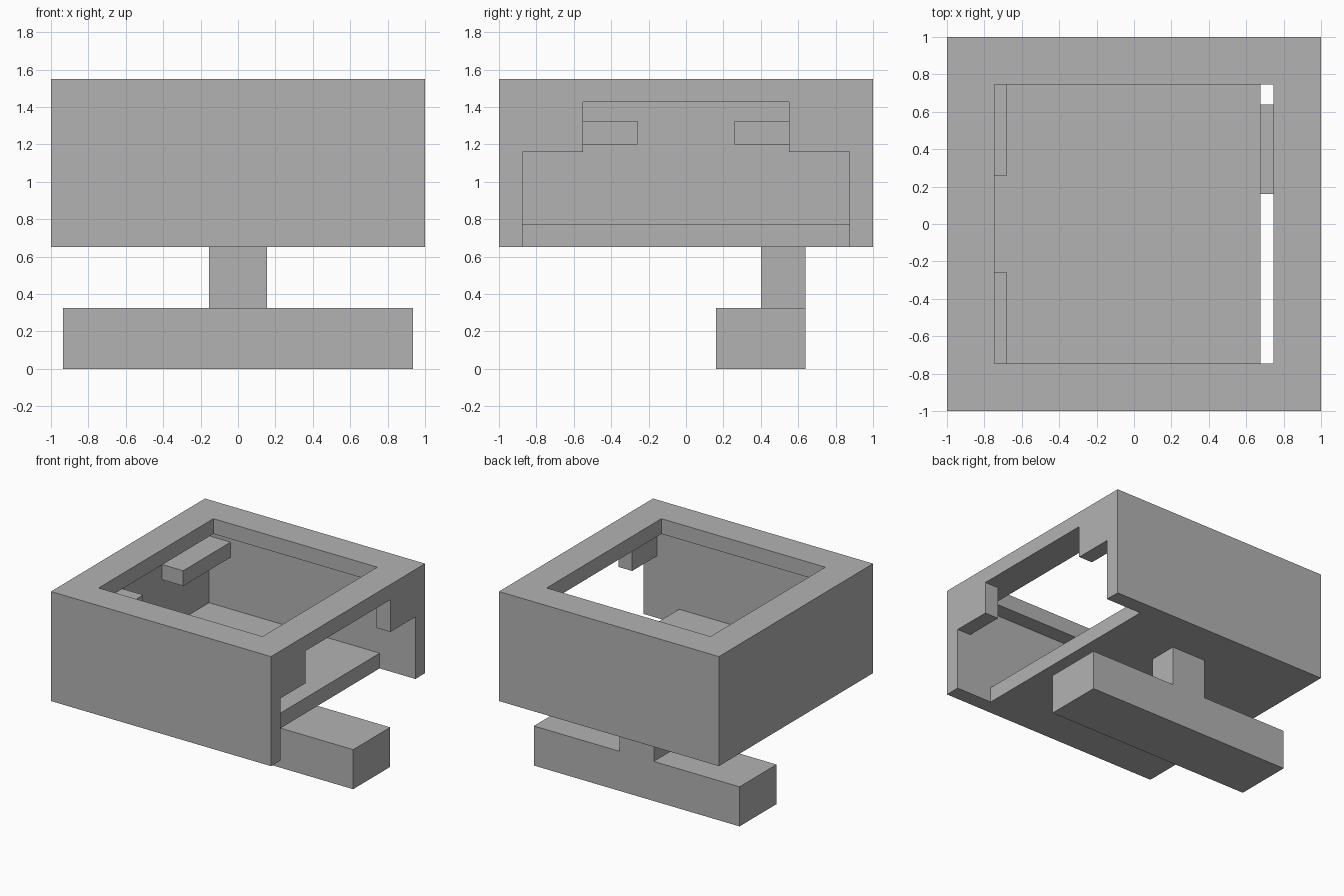
import bpy
import bmesh

default = bpy.data.objects.get("Cube")
if default:
    bpy.data.objects.remove(default, do_unlink=True)

grey = bpy.data.materials.new("plain_grey")
grey.use_nodes = True
COLOUR = (0.45, 0.45, 0.45, 1)
grey.diffuse_color = COLOUR
grey.node_tree.nodes["Principled BSDF"].inputs["Base Color"].default_value = COLOUR


def box(name, xs, ys, zs):
    """Box between the given limits on each axis."""
    bm = bmesh.new()
    bmesh.ops.create_cube(bm, size=1)
    for v in bm.verts:
        v.co = [lim[0] if c < 0 else lim[1] for c, lim in zip(v.co, (xs, ys, zs))]
    mesh = bpy.data.meshes.new(name)
    bm.to_mesh(mesh)
    bm.free()
    mesh.materials.append(grey)
    obj = bpy.data.objects.new(name, mesh)
    bpy.context.collection.objects.link(obj)
    return obj


def cut(target, xs, ys, zs):
    """Subtract a box from the target and discard the cutter."""
    cutter = box("cutter", xs, ys, zs)
    cutter.hide_render = True
    mod = target.modifiers.new("cut", 'BOOLEAN')
    mod.operation = 'DIFFERENCE'
    mod.solver = 'EXACT'
    mod.object = cutter
    bpy.context.view_layer.objects.active = target
    bpy.ops.object.modifier_apply(modifier=mod.name)
    bpy.data.objects.remove(cutter, do_unlink=True)


BOTTOM, TOP = 0.65, 1.55
WALL = 0.125
IN = 1 - WALL              # inner wall faces
CEILING = TOP - WALL
SPAN = (-IN, IN)

# Hollow housing with a square roof opening
housing = box("housing", (-1, 1), (-1, 1), (BOTTOM, TOP))
cut(housing, SPAN, SPAN, (BOTTOM + WALL, CEILING))
cut(housing, (-0.745, 0.745), (-0.745, 0.745), (1.3, 1.7))
# Stepped side opening, running down through the floor edge
cut(housing, (0.675, 1.1), SPAN, (0.5, 1.16))
cut(housing, (0.8, 1.1), (-0.55, 0.55), (1.0, CEILING))

# Ledges on the closed side wall
for name, ys in (("front_ledge", (-IN, -0.26)), ("back_ledge", (0.26, IN))):
    box(name, (-IN, -0.68), ys, (1.2, 1.325))

# Neck and foot bar
box("neck", (-0.155, 0.155), (0.4, 0.64), (0.325, BOTTOM))
box("foot_bar", (-0.935, 0.935), (0.16, 0.64), (0, 0.325))
